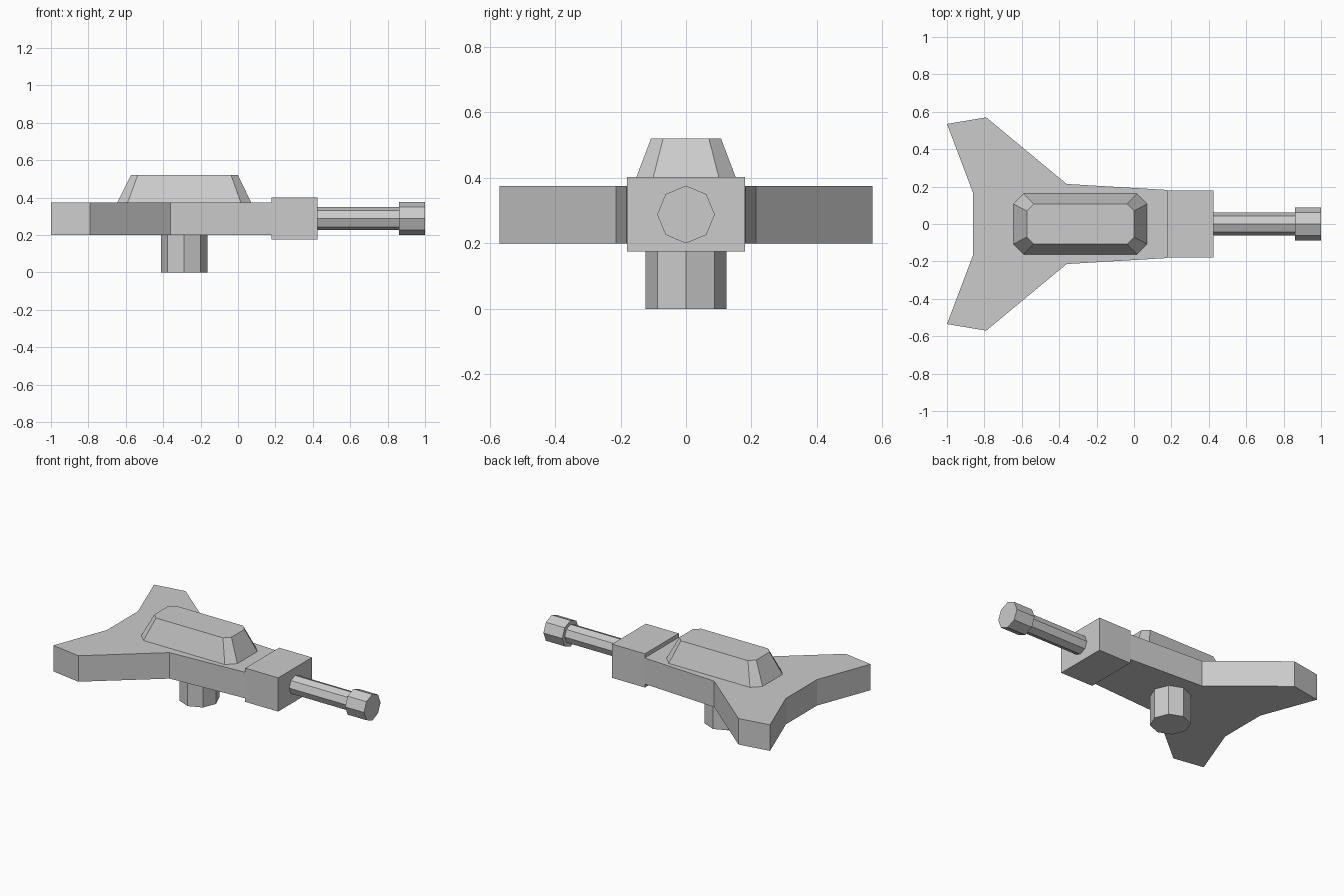
import bpy, bmesh
from math import pi
from mathutils import Matrix

cube = bpy.data.objects.get("Cube")
if cube:
    bpy.data.objects.remove(cube)

grey = bpy.data.materials.new("plain grey")
grey.use_nodes = True
COLOUR = (0.6, 0.6, 0.6, 1)
grey.diffuse_color = COLOUR
for node in grey.node_tree.nodes:
    if node.type == 'BSDF_PRINCIPLED':
        node.inputs["Base Color"].default_value = COLOUR


def finish(name, bm):
    bmesh.ops.recalc_face_normals(bm, faces=bm.faces)
    mesh = bpy.data.meshes.new(name)
    bm.to_mesh(mesh)
    bm.free()
    mesh.materials.append(grey)
    obj = bpy.data.objects.new(name, mesh)
    bpy.context.collection.objects.link(obj)
    return obj


def loft(name, bottom, top, z0, z1):
    """Join two matching outlines, one above the other."""
    bm = bmesh.new()
    low = [bm.verts.new((x, y, z0)) for x, y in bottom]
    high = [bm.verts.new((x, y, z1)) for x, y in top]
    bm.faces.new(low)
    bm.faces.new(high)
    n = len(low)
    for i in range(n):
        j = (i + 1) % n
        bm.faces.new((low[i], low[j], high[j], high[i]))
    return finish(name, bm)


def mirrored(half):
    """Close a +y outline by reflecting it to -y."""
    return half + [(x, -y) for x, y in reversed(half)]


def octagon_rod(name, radius, length, centre, along_x=False):
    bm = bmesh.new()
    turn = Matrix.Rotation(pi / 2, 4, 'Y') if along_x else Matrix()
    bmesh.ops.create_cone(bm, cap_ends=True, segments=8, radius1=radius,
                          radius2=radius, depth=length,
                          matrix=Matrix.Translation(centre) @ turn)
    return finish(name, bm)


def chamfered(x0, x1, half_y, cut):
    return mirrored([(x0, half_y - cut), (x0 + cut, half_y),
                     (x1 - cut, half_y), (x1, half_y - cut)])


# Flat body with two swept rear fins
plan = mirrored([(-0.86, 0.165), (-1, 0.535), (-0.79, 0.57),
                 (-0.36, 0.214), (0.18, 0.182)])
loft("body", plan, plan, 0.2, 0.375)

# Sloping chamfered housing on top
loft("top_housing", chamfered(-0.645, 0.07, 0.162, 0.055),
     chamfered(-0.573, 0, 0.107, 0.037), 0.375, 0.52)

# Square front block
block = mirrored([(0.18, 0.18), (0.425, 0.18)])
loft("front_block", block, block, 0.175, 0.402)

# Barrel, muzzle and handle
octagon_rod("barrel", 0.062, 0.435, (0.6425, 0, 0.288), along_x=True)
octagon_rod("muzzle", 0.088, 0.14, (0.93, 0, 0.288), along_x=True)
octagon_rod("handle", 0.124, 0.2, (-0.288, 0, 0.1))
